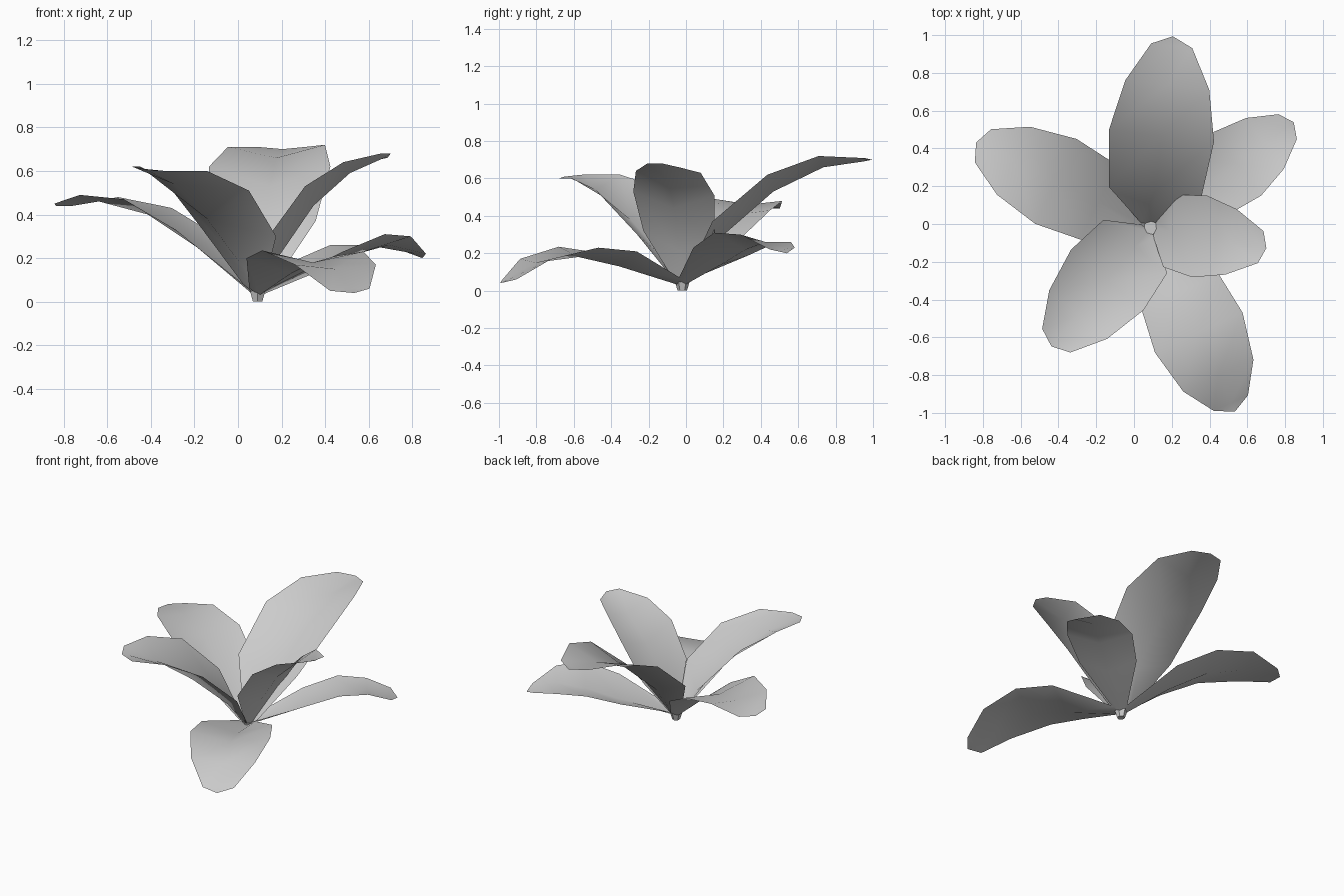
import bpy
import bmesh
import math
from mathutils import Vector

cube = bpy.data.objects.get("Cube")
if cube:
    bpy.data.objects.remove(cube, do_unlink=True)


def make_material(name, value):
    material = bpy.data.materials.new(name)
    material.use_nodes = True
    colour = (value, value, value, 1)
    material.diffuse_color = colour
    shader = material.node_tree.nodes["Principled BSDF"]
    shader.inputs["Base Color"].default_value = colour
    shader.inputs["Roughness"].default_value = 0.8
    return material


grey = make_material("light grey", 0.6)
ROOT = Vector((0.09, -0.02, 0))
# Half width of every leaf, from its root to the row before the tip
WIDTH_PROFILE = (0.2, 0.88, 1, 0.8, 0.39)


def finish(bm, name):
    mesh = bpy.data.meshes.new(name)
    bm.to_mesh(mesh)
    bm.free()
    mesh.materials.append(grey)
    obj = bpy.data.objects.new(name, mesh)
    bpy.context.collection.objects.link(obj)
    bpy.ops.object.select_all(action="DESELECT")
    obj.select_set(True)
    bpy.context.view_layer.objects.active = obj
    bpy.ops.object.shade_smooth_by_angle(angle=math.radians(50))
    return obj


def add_leaf(name, heading, width, reach, rib, left, right):
    """Channelled leaf: rib distances and heights, then both edge heights."""
    angle = math.radians(heading)
    forward = Vector((math.cos(angle), math.sin(angle), 0))
    side = Vector((-forward.y, forward.x, 0))
    up = Vector((0, 0, 1))
    reach, rib = (0.02,) + reach, (0.03,) + rib
    left, right = (0.06,) + left, (0.06,) + right
    bm = bmesh.new()
    rows = []
    for i, share in enumerate(WIDTH_PROFILE):
        centre = ROOT + forward * reach[i]
        offset = side * width * share
        points = (centre + offset + up * left[i],
                  centre + up * rib[i],
                  centre - offset + up * right[i])
        rows.append([bm.verts.new(p) for p in points])
    tip = bm.verts.new(ROOT + forward * reach[-1] + up * rib[-1])
    for near, far in zip(rows, rows[1:]):
        for k in range(2):
            bm.faces.new((near[k], near[k + 1], far[k + 1], far[k]))
    for k in range(2):
        bm.faces.new((rows[-1][k], rows[-1][k + 1], tip))
    bmesh.ops.recalc_face_normals(bm, faces=bm.faces)
    if sum(f.normal.z for f in bm.faces) < 0:
        bmesh.ops.reverse_faces(bm, faces=bm.faces)
    return finish(bm, name)


# Six leaves around the root
add_leaf("back_leaf", 83.5, 0.28,
         reach=(0.19, 0.49, 0.76, 0.97, 1.02), rib=(0.27, 0.53, 0.66, 0.69, 0.7),
         left=(0.37, 0.62, 0.71, 0.71), right=(0.37, 0.62, 0.72, 0.71))
add_leaf("left_back_leaf", 36.5, 0.21,
         reach=(0.35, 0.57, 0.75, 0.9, 0.94), rib=(0.14, 0.22, 0.26, 0.22, 0.2),
         left=(0.19, 0.26, 0.26, 0.23), right=(0.23, 0.31, 0.3, 0.22))
add_leaf("left_upright_leaf", -10, 0.22,
         reach=(0.1, 0.26, 0.43, 0.59, 0.62), rib=(0.21, 0.44, 0.59, 0.66, 0.68),
         left=(0.28, 0.51, 0.63, 0.66), right=(0.32, 0.53, 0.64, 0.68))
add_leaf("front_leaf", -65.5, 0.255,
         reach=(0.37, 0.61, 0.86, 1.02, 1.07), rib=(0.13, 0.18, 0.15, 0.06, 0.04),
         left=(0.21, 0.23, 0.17, 0.06), right=(0.2, 0.235, 0.17, 0.05))
add_leaf("right_front_leaf", 230, 0.25,
         reach=(0.13, 0.36, 0.6, 0.78, 0.82), rib=(0.18, 0.38, 0.54, 0.6, 0.61),
         left=(0.3, 0.51, 0.6, 0.6), right=(0.33, 0.55, 0.62, 0.62))
add_leaf("right_back_leaf", 154, 0.25,
         reach=(0.31, 0.56, 0.81, 0.99, 1.03), rib=(0.25, 0.4, 0.46, 0.45, 0.44),
         left=(0.33, 0.47, 0.49, 0.45), right=(0.3, 0.43, 0.48, 0.44))

# Short tapered stem holding the leaves
bm = bmesh.new()
bmesh.ops.create_cone(bm, cap_ends=True, segments=6,
                      radius1=0.025, radius2=0.04, depth=0.05)
bmesh.ops.translate(bm, verts=bm.verts, vec=ROOT + Vector((0, 0, 0.025)))
finish(bm, "stem")
